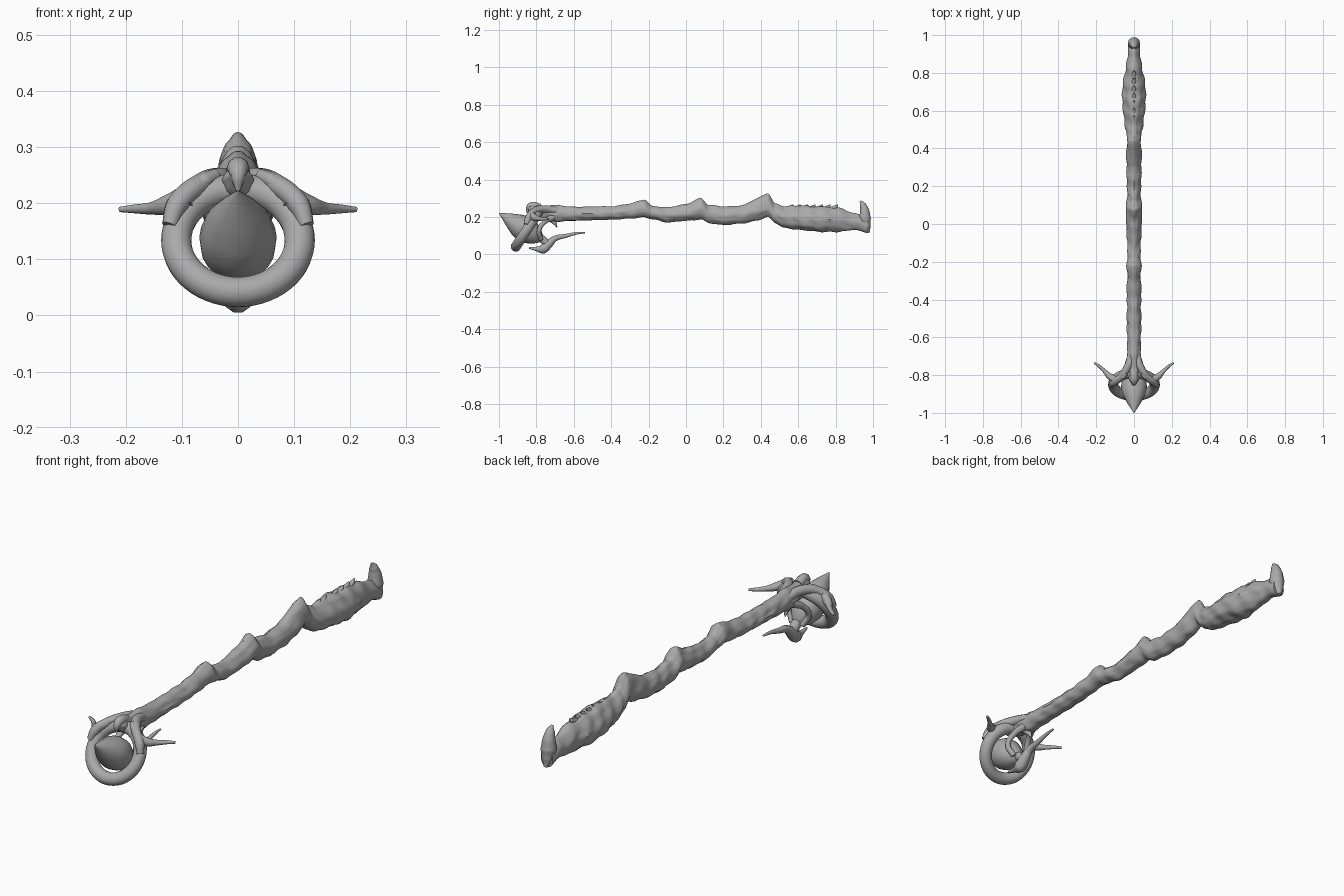
import bpy, bmesh, math
from mathutils import Vector, noise

cube = bpy.data.objects.get("Cube")
if cube:
    bpy.data.objects.remove(cube, do_unlink=True)

grey = bpy.data.materials.new("plain grey")
grey.use_nodes = True
GREY = (0.4, 0.4, 0.4, 1)
grey.diffuse_color = GREY
grey.node_tree.nodes["Principled BSDF"].inputs["Base Color"].default_value = GREY


def finish(obj, angle=50):
    """Assign the material and smooth the soft edges."""
    obj.data.materials.clear()
    obj.data.materials.append(grey)
    bpy.ops.object.select_all(action="DESELECT")
    obj.select_set(True)
    bpy.context.view_layer.objects.active = obj
    bpy.ops.object.shade_smooth_by_angle(angle=math.radians(angle))
    return obj


def mesh_object(name, bm, angle=50):
    bmesh.ops.recalc_face_normals(bm, faces=bm.faces)
    mesh = bpy.data.meshes.new(name)
    bm.to_mesh(mesh)
    bm.free()
    obj = bpy.data.objects.new(name, mesh)
    bpy.context.collection.objects.link(obj)
    return finish(obj, angle)


def loft(name, rings, angle=50):
    """Skin a list of equally sized rings of points and cap both ends."""
    bm = bmesh.new()
    loops = [[bm.verts.new(p) for p in ring] for ring in rings]
    n = len(loops[0])
    for a, b in zip(loops, loops[1:]):
        for i in range(n):
            j = (i + 1) % n
            bm.faces.new((a[i], a[j], b[j], b[i]))
    bm.faces.new(loops[0])
    bm.faces.new(loops[-1])
    return mesh_object(name, bm, angle)


def limb(name, points, flip=1):
    """Tapered limb along a path of (x, y, z, radius)."""
    curve = bpy.data.curves.new(name, "CURVE")
    curve.dimensions = "3D"
    curve.bevel_depth = 1
    curve.bevel_resolution = 3
    curve.resolution_u = 8
    curve.use_fill_caps = True
    spline = curve.splines.new("BEZIER")
    spline.bezier_points.add(len(points) - 1)
    for bp, (x, y, z, r) in zip(spline.bezier_points, points):
        bp.co = (x * flip, y, z)
        bp.radius = r
        bp.handle_left_type = bp.handle_right_type = "AUTO"
    obj = bpy.data.objects.new(name, curve)
    bpy.context.collection.objects.link(obj)
    bpy.ops.object.select_all(action="DESELECT")
    obj.select_set(True)
    bpy.context.view_layer.objects.active = obj
    bpy.ops.object.convert(target="MESH")
    return finish(bpy.context.object)


# Gnarled shaft: y, underside, top, half width
STATIONS = [
    (-.85, .24, .26, .012), (-.82, .21, .278, .026), (-.77, .19, .262, .034),
    (-.69, .175, .265, .038), (-.6, .18, .255, .037), (-.4, .185, .258, .037),
    (-.3, .19, .272, .036), (-.22, .2, .293, .04), (-.18, .19, .258, .035),
    (-.1, .172, .252, .034), (0, .18, .268, .04), (.08, .187, .303, .042),
    (.12, .167, .265, .038), (.2, .16, .255, .038), (.3, .165, .262, .04),
    (.38, .18, .3, .04), (.44, .2, .327, .036), (.475, .17, .27, .04),
    (.52, .142, .258, .046), (.63, .128, .262, .062), (.72, .118, .258, .06),
    (.82, .123, .25, .042), (.9, .133, .22, .032), (.97, .115, .2, .03),
]


def station(y):
    for a, b in zip(STATIONS, STATIONS[1:]):
        if a[0] <= y <= b[0]:
            t = (y - a[0]) / (b[0] - a[0])
            t = t * t * (3 - 2 * t) * .5 + t * .5
            return [p + (q - p) * t for p, q in zip(a[1:], b[1:])]
    return STATIONS[-1][1:]


def shaft_ring(y, sides=32):
    low, high, wide = station(y)
    middle, half = (low + high) / 2, (high - low) / 2
    ring = []
    for i in range(sides):
        a = 2 * math.pi * i / sides
        c, s = math.cos(a), math.sin(a)
        # Pointed crest, mirrored twisting grooves
        x = wide * c * (1 - .25 * max(s, 0))
        z = middle + half * s
        groove = noise.noise(Vector((abs(c) * 2.5, y * 11 + s, s * 2.5)))
        twist = math.sin(y * 75 + s * 3 + 2 * noise.noise(Vector((abs(c), y * 4, s))))
        k = 1 + (.13 * groove + .05 * twist) * (1 - .4 * abs(s))
        ring.append((x * k, y, middle + (z - middle) * k))
    return ring


STEPS = 240
y0, y1 = STATIONS[0][0], STATIONS[-1][0]
loft("shaft", [shaft_ring(y0 + (y1 - y0) * i / STEPS) for i in range(STEPS + 1)])

# Upturned horn at the rear end and small folds on the grip
limb("rear_horn", [(0, .978, .117, .008), (0, .965, .15, .024), (0, .957, .19, .033),
                   (0, .955, .23, .027), (0, .945, .265, .018), (0, .932, .286, .005)])
for i in range(7):
    y = .56 + i * .04
    limb("grip_ridge", [(0, y - .03, .24, .014), (0, y, .255, .01), (0, y + .012, .266, .003)])

# Hooked nose at the front end of the shaft
limb("front_nose", [(0, -.78, .25, .022), (0, -.825, .262, .02), (0, -.842, .25, .015),
                    (0, -.848, .222, .004)])

# Leaning ring
bpy.ops.mesh.primitive_torus_add(major_segments=56, minor_segments=18, major_radius=.11,
                                 minor_radius=.027, location=(0, -.85, .134),
                                 rotation=(math.radians(90 - 33), 0, 0))
ring = bpy.context.object
ring.name = "leaning_ring"
finish(ring)

# Teardrop spike held through the ring
tip, tail = Vector((0, -1, .222)), Vector((0, -.765, .075))
axis = (tail - tip).normalized()
up = axis.cross(Vector((1, 0, 0))).normalized()
PROFILE = [(0, .001), (.1, .016), (.25, .038), (.42, .06), (.56, .069),
           (.7, .066), (.83, .05), (.94, .026), (1, .004)]
rings = []
for t, r in PROFILE:
    centre = tip.lerp(tail, t)
    rings.append([centre + r * (math.cos(a) * Vector((1, 0, 0)) + math.sin(a) * up)
                  for a in (2 * math.pi * i / 20 for i in range(20))])
loft("teardrop_spike", rings, 40)

# Paired arms, side thorns and webs
for side, flip in (("left", 1), ("right", -1)):
    limb(side + "_arm", [(.012, -.68, .23, .02), (.03, -.75, .243, .021),
                         (.07, -.81, .232, .019), (.108, -.84, .198, .02),
                         (.122, -.855, .16, .014)], flip)
    limb(side + "_thorn", [(.085, -.83, .215, .022), (.125, -.81, .197, .018),
                           (.155, -.78, .191, .011), (.185, -.752, .19, .008),
                           (.21, -.735, .189, .005)], flip)
    limb(side + "_clasp", [(.04, -.79, .25, .012), (.06, -.81, .24, .014),
                           (.078, -.825, .225, .008)], flip)
    limb(side + "_brace", [(.02, -.71, .2, .018), (.04, -.755, .175, .013),
                           (.05, -.785, .13, .012), (.025, -.775, .08, .012)], flip)

# Lower claw with a long backward spike
limb("lower_claw", [(0, -.84, .036, .005), (0, -.8, .03, .012), (0, -.765, .03, .027),
                    (0, -.735, .055, .024), (0, -.7, .085, .016), (0, -.64, .1, .011),
                    (0, -.58, .114, .007), (0, -.54, .117, .004)])
limb("claw_root", [(0, -.735, .05, .02), (0, -.765, .08, .022), (0, -.79, .1, .012)])
limb("under_thorn", [(0, -.72, .19, .018), (0, -.7, .165, .01), (0, -.69, .145, .003)])
